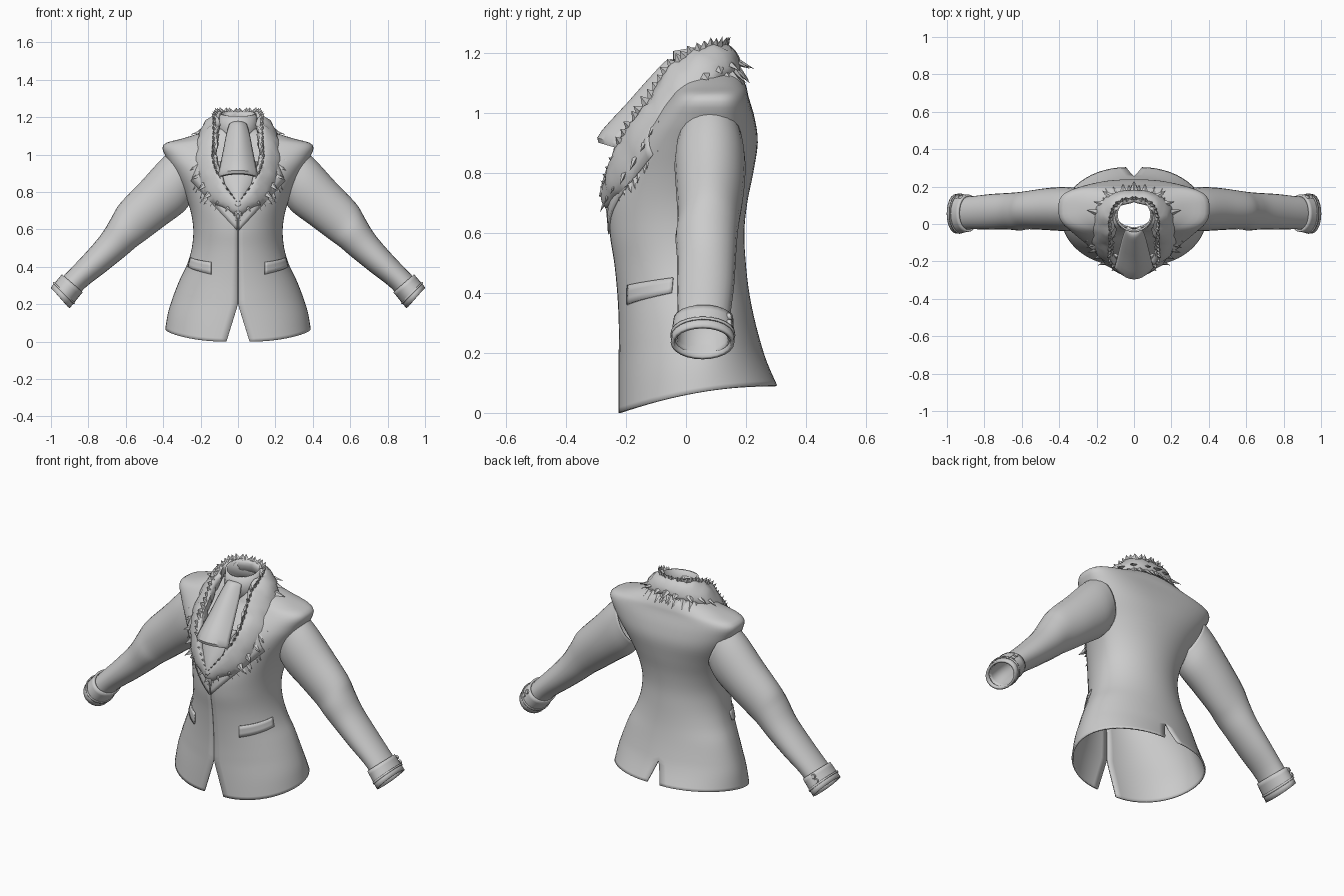
import bpy, bmesh, math, random
from mathutils import Vector
from mathutils.bvhtree import BVHTree

random.seed(4)
cube = bpy.data.objects.get("Cube")
if cube:
    bpy.data.objects.remove(cube, do_unlink=True)

cloth = bpy.data.materials.new("grey_cloth")
cloth.use_nodes = True
cloth.diffuse_color = (0.6, 0.6, 0.6, 1)
cloth.node_tree.nodes["Principled BSDF"].inputs["Base Color"].default_value = (0.6, 0.6, 0.6, 1)


def spline(rows, n):
    """Smooth a list of equal-length number rows (Catmull-Rom)."""
    out = []
    for i in range(len(rows) - 1):
        a, b = rows[max(i - 1, 0)], rows[i]
        c, d = rows[i + 1], rows[min(i + 2, len(rows) - 1)]
        for k in range(n):
            t = k / n
            out.append([q + 0.5 * t * (r - p + t * (2 * p - 5 * q + 4 * r - s + t * (3 * (q - r) + s - p)))
                        for p, q, r, s in zip(a, b, c, d)])
    return out + [list(rows[-1])]


def loft(bm, rings, closed=False):
    """Skin a list of point rings with quads."""
    grid = [[bm.verts.new(p) for p in ring] for ring in rings]
    n = len(grid[0])
    for lo, hi in zip(grid, grid[1:]):
        for j in range(n if closed else n - 1):
            k = (j + 1) % n
            bm.faces.new((lo[j], lo[k], hi[k], hi[j]))


def finish(name, bm, mirror=True, thick=0.0, angle=40):
    bmesh.ops.recalc_face_normals(bm, faces=bm.faces[:])
    mesh = bpy.data.meshes.new(name)
    bm.to_mesh(mesh)
    bm.free()
    mesh.materials.append(cloth)
    mesh.shade_smooth()
    mesh.set_sharp_from_angle(angle=math.radians(angle))
    ob = bpy.data.objects.new(name, mesh)
    bpy.context.collection.objects.link(ob)
    if mirror:
        ob.modifiers.new("mirror", "MIRROR").merge_threshold = 0.0008
    if thick:
        mod = ob.modifiers.new("thickness", "SOLIDIFY")
        mod.thickness = thick
        mod.offset = 0
    return ob


# Jacket body: front z, back z, half width, front y, back y, side y, squareness
body_rows = [
    (0.00, 0.09, 0.385, -0.22, 0.30, 0.04, 1),
    (0.10, 0.17, 0.37, -0.22, 0.265, 0.04, 1),
    (0.20, 0.25, 0.343, -0.22, 0.24, 0.04, 1),
    (0.30, 0.33, 0.31, -0.22, 0.22, 0.04, 1),
    (0.40, 0.41, 0.27, -0.225, 0.205, 0.03, 1),
    (0.50, 0.50, 0.243, -0.235, 0.195, 0.02, 1),
    (0.60, 0.60, 0.235, -0.25, 0.19, 0.02, 1),
    (0.70, 0.70, 0.25, -0.25, 0.20, 0.04, 1),
    (0.80, 0.80, 0.285, -0.22, 0.22, 0.06, 0.95),
    (0.90, 0.90, 0.335, -0.17, 0.235, 0.08, 0.85),
    (0.98, 0.98, 0.378, -0.11, 0.225, 0.085, 0.75),
    (1.05, 1.05, 0.395, -0.05, 0.205, 0.085, 0.65),
    (1.08, 1.085, 0.29, -0.035, 0.197, 0.085, 0.75),
    (1.11, 1.12, 0.18, -0.025, 0.18, 0.08, 0.9),
    (1.14, 1.14, 0.10, -0.02, 0.15, 0.06, 1),
]


def body_ring(row, n=28):
    zf, zb, hw, yf, yb, yc, e = row
    ring = []
    for i in range(n + 1):
        a = math.pi * i / n
        s, c = max(math.sin(a), 0) ** e, abs(math.cos(a)) ** e
        y = yc + (yf - yc) * c if a < math.pi / 2 else yc + (yb - yc) * c
        # Front opening runs to the lapels; vents flare at both hems
        gap = max(0.062 * (1 - zf / 0.2), 0.0015 if zf < 0.61 else 0)
        if a > math.pi / 2:
            gap = max(0.042 * (1 - zf / 0.15), 0)
        if i in (0, n):
            s = 0
        t = (y - yf) / (yb - yf)
        ring.append((gap + (hw - gap) * s, y, zf + (zb - zf) * (1 - (1 - t) ** 2)))
    return ring


bm = bmesh.new()
loft(bm, [body_ring(r) for r in spline(body_rows, 4)])
surface = BVHTree.FromBMesh(bm)
finish("jacket_body", bm, thick=0.008)


def on_front(x, z, off):
    hit = surface.ray_cast(Vector((x, -1, z)), Vector((0, 1, 0)))[0]
    return hit - Vector((0, off, 0))


def on_side(a, z, off):
    d = Vector((math.sin(a), -math.cos(a), 0))
    return surface.ray_cast(Vector((0, 0.05, z)), d)[0] + d * off


def lerp(a, b, t):
    return a + (b - a) * t


# Pocket flaps following the hip
bm = bmesh.new()
loft(bm, [[on_side(lerp(0.53, 1.22, i / 12), lerp(lerp(0.36, 0.40, i / 12), lerp(0.425, 0.45, i / 12), j / 3), 0.007)
           for i in range(13)] for j in range(4)])
finish("pocket_flap", bm, thick=0.007)

# Lapels lying under the fur
bm = bmesh.new()
loft(bm, [[on_front(lerp(0.004, lerp(0.25, 0.2, j / 4), i / 16),
                    lerp(lerp(0.595, 0.69, j / 4), lerp(0.86, 0.98, j / 4), i / 16), 0.007)
           for i in range(17)] for j in range(5)])
finish("lapel", bm, thick=0.007)

# Sleeves: upper edge x z, lower edge x z, centre y, depth radius
sleeve_rows = [
    (0.355, 1.02, 0.24, 0.77, 0.08, 0.105),
    (0.42, 0.96, 0.29, 0.70, 0.08, 0.115),
    (0.52, 0.85, 0.39, 0.625, 0.08, 0.11),
    (0.63, 0.735, 0.49, 0.55, 0.075, 0.10),
    (0.675, 0.66, 0.545, 0.51, 0.068, 0.10),
    (0.73, 0.57, 0.61, 0.455, 0.068, 0.095),
    (0.82, 0.465, 0.71, 0.375, 0.065, 0.092),
    (0.92, 0.36, 0.825, 0.285, 0.06, 0.085),
    (0.985, 0.29, 0.895, 0.195, 0.055, 0.088),
]


def tube_ring(row, n=24):
    ux, uz, lx, lz, yc, ry = row
    ring = []
    for i in range(n):
        a = math.tau * i / n
        t = 0.5 + 0.5 * math.cos(a)
        ring.append((lerp(lx, ux, t), yc + ry * math.sin(a), lerp(lz, uz, t)))
    return ring


bm = bmesh.new()
loft(bm, [tube_ring(r) for r in spline(sleeve_rows, 4)], True)
finish("sleeve", bm, thick=0.006)

# Cuff bands with a raised rim at each end
cuff_top = (0.937, 0.356, 0.835, 0.268, 0.058, 0.094)
cuff_end = (0.997, 0.285, 0.905, 0.182, 0.055, 0.10)
bm = bmesh.new()
loft(bm, [tube_ring(r) for r in spline([cuff_top, cuff_end], 4)], True)
finish("cuff", bm, thick=0.012)
bm = bmesh.new()
rim = [[lerp(a, b, t) for a, b in zip(cuff_top, cuff_end)] for t in (0.62, 0.72)]
for r in rim:
    r[0] += 0.008
    r[1] += 0.007
    r[2] -= 0.006
    r[3] -= 0.005
    r[5] += 0.007
loft(bm, [tube_ring(r) for r in rim], True)
finish("cuff_trim", bm, thick=0.006)

# Cuff buttons
bm = bmesh.new()
for t in (0.2, 0.5):
    row = [lerp(a, b, t) for a, b in zip(cuff_top, cuff_end)]
    mid = Vector(((row[0] + row[2]) / 2, row[4], (row[1] + row[3]) / 2))
    spot = Vector(tube_ring(row)[4])
    out = (spot - mid).normalized()
    mat = out.to_track_quat("Z", "Y").to_matrix().to_4x4()
    mat.translation = spot + out * 0.008
    bmesh.ops.create_cone(bm, cap_ends=True, segments=12, radius1=0.014, radius2=0.011, depth=0.012, matrix=mat)
finish("cuff_button", bm)

# Fur collar: inner edge xyz, outer edge xyz, half thickness
fur_rows = [
    (0, 0.125, 1.225, 0, 0.175, 1.14, 0.026),
    (0.075, 0.105, 1.225, 0.13, 0.15, 1.125, 0.028),
    (0.11, 0.04, 1.21, 0.205, 0.07, 1.08, 0.032),
    (0.11, -0.04, 1.16, 0.23, -0.02, 0.99, 0.034),
    (0.115, -0.11, 1.06, 0.225, -0.09, 0.90, 0.034),
    (0.115, -0.18, 0.96, 0.185, -0.15, 0.80, 0.032),
    (0.07, -0.24, 0.85, 0.105, -0.22, 0.725, 0.026),
    (0, -0.27, 0.75, 0, -0.26, 0.68, 0.02),
]
fur = spline(fur_rows, 4)
bm = bmesh.new()
rings, tufts = [], []
for k, r in enumerate(fur):
    inner, outer = Vector(r[:3]), Vector(r[3:6])
    before, after = fur[max(k - 1, 0)], fur[min(k + 1, len(fur) - 1)]
    along = (Vector(after[:3]) + Vector(after[3:6]) - Vector(before[:3]) - Vector(before[3:6])).normalized()
    across = (outer - inner).normalized()
    up = across.cross(along).normalized()
    if up.z - up.y < 0 and k > 6 or k <= 6 and up.z < 0:
        up = -up
    ends = k in (0, len(fur) - 1)
    ring = []
    for i in range(14):
        a = math.tau * i / 14
        wob = 1 if ends else random.uniform(0.85, 1.18)
        p = (inner + outer) / 2 + (outer - inner) * 0.5 * math.cos(a) * wob + up * r[6] * math.sin(a) * wob
        if ends:
            p.x = 0
        ring.append(p)
    rings.append(ring)
    tufts.append((inner, outer, along, across, up, r[6]))
loft(bm, rings, True)
finish("fur_collar", bm, angle=50)

# Pointed fur tufts in rows around the collar
bm = bmesh.new()


def tuft(base, tip, side, width):
    flat = (tip - base).cross(side).normalized() * width * 0.45
    ring = [bm.verts.new(base + v) for v in (side * width, flat, -side * width, -flat)]
    point = bm.verts.new(tip)
    for i in range(4):
        bm.faces.new((ring[i], ring[(i + 1) % 4], point))


for k, (inner, outer, along, across, up, th) in enumerate(tufts):
    size = 0.6 if k > 22 else 1
    for frac, lift, lean, length in ((0.92, 0.1, 0.25, 0.06), (0.75, 0.6, 0.7, 0.055), (0.06, 0.3, 0.8, 0.03)):
        if frac == 0.75 and k % 2:
            continue
        base = inner.lerp(outer, frac) + up * th * lift
        way = across * (1 if frac > 0.5 else -0.5) + up * lean + along * random.uniform(-0.35, 0.35)
        tip = base + way.normalized() * length * size * random.uniform(0.85, 1.15)
        tuft(base, tip, along, 0.021 * size)
finish("fur_tufts", bm, angle=30)

# Collar stand inside the fur
bm = bmesh.new()
loft(bm, [[(rx * math.sin(a), 0.05 - 0.088 * math.cos(a), z - 0.03 * (1 + math.cos(a)) / 2)
           for a in (math.pi * i / 16 for i in range(17))]
          for z, rx in ((1.10, 0.105), (1.17, 0.098), (1.235, 0.092))])
finish("collar_stand", bm, thick=0.01)

# Neck scarf flaring forward, with a second layer below: y, z, half width, fold depth
def drape(name, rows, thick):
    scarf = bmesh.new()
    loft(scarf, [[(w * t, y + fold * t * t, z - 0.3 * fold * t * t) for t in (i / 8 for i in range(9))]
                 for y, z, w, fold in spline(rows, 4)])
    finish(name, scarf, thick=thick)


drape("neck_scarf", [(-0.03, 1.165, 0.035, 0.02), (-0.06, 1.17, 0.042, 0.03), (-0.11, 1.12, 0.058, 0.04),
                     (-0.19, 1.03, 0.076, 0.05), (-0.29, 0.915, 0.10, 0.06), (-0.24, 0.90, 0.098, 0.05)], 0.012)
drape("scarf_underlayer", [(-0.19, 0.97, 0.105, 0.03), (-0.235, 0.87, 0.085, 0.03),
                           (-0.268, 0.79, 0.045, 0.02), (-0.285, 0.72, 0.004, 0)], 0.01)
